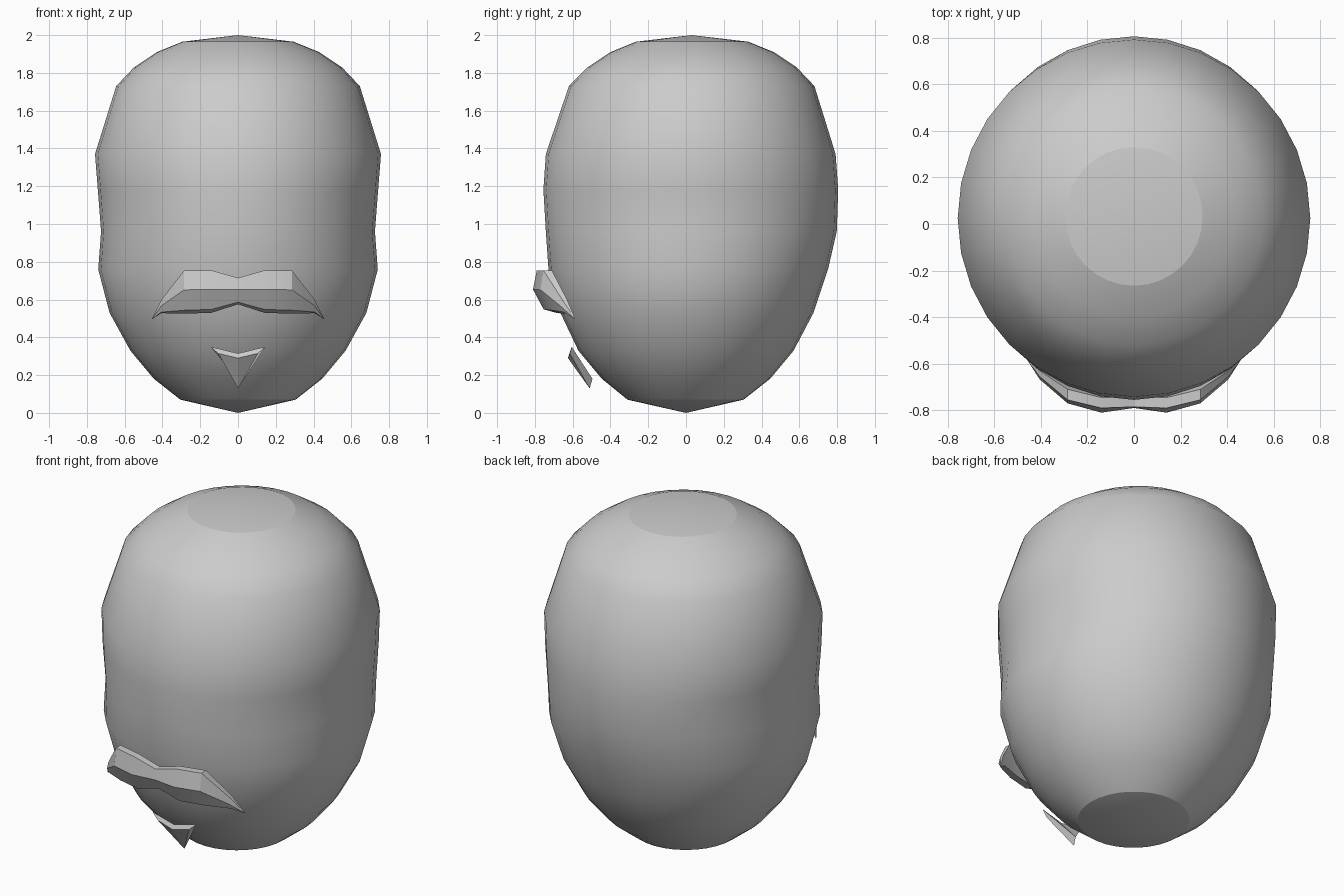
import bpy, bmesh
from math import sin, cos, pi, radians

if "Cube" in bpy.data.objects:
    bpy.data.objects.remove(bpy.data.objects["Cube"])


def make_object(name, bm):
    bmesh.ops.recalc_face_normals(bm, faces=bm.faces)
    me = bpy.data.meshes.new(name)
    bm.to_mesh(me)
    bm.free()
    ob = bpy.data.objects.new(name, me)
    bpy.context.collection.objects.link(ob)
    return ob


def smooth(ob, angle):
    bpy.ops.object.select_all(action='DESELECT')
    ob.select_set(True)
    bpy.context.view_layer.objects.active = ob
    bpy.ops.object.shade_smooth_by_angle(angle=radians(angle))


def bridge(bm, a, b, closed=True):
    n = len(a)
    for i in range(n):
        loop = []
        for v in (a[i], a[(i + 1) % n], b[(i + 1) % n], b[i]):
            if v not in loop:
                loop.append(v)
        if len(loop) > 2:
            bm.faces.new(loop)


# Head: lofted elliptical rings (z, half width, front y, back y)
rings = [(0.07, 0.305, -0.31, 0.305), (0.18, 0.445, -0.445, 0.445),
         (0.33, 0.57, -0.57, 0.57), (0.53, 0.68, -0.665, 0.675),
         (0.76, 0.74, -0.728, 0.752), (0.96, 0.725, -0.742, 0.798),
         (1.18, 0.742, -0.755, 0.806), (1.37, 0.757, -0.742, 0.792),
         (1.73, 0.645, -0.62, 0.68), (1.83, 0.55, -0.52, 0.585),
         (1.91, 0.43, -0.40, 0.465), (1.965, 0.295, -0.265, 0.33)]
N = 32
bm = bmesh.new()
loops = []
for z, w, f, b in rings:
    loops.append([bm.verts.new((w * cos(2 * pi * i / N),
                                (f + b) / 2 + (b - f) / 2 * sin(2 * pi * i / N), z))
                  for i in range(N)])
for a, b in zip(loops, loops[1:]):
    bridge(bm, a, b)
for loop, pole in ((loops[0], (0, 0, 0)), (loops[-1], (0, 0.03, 2.0))):
    p = bm.verts.new(pole)
    bridge(bm, loop, [p] * N)
for f in bm.faces:
    f.smooth = True
for loop in (loops[0], loops[-1]):          # crisp rim around the end caps
    for i in range(N):
        bm.edges.get((loop[i], loop[(i + 1) % N])).smooth = False
make_object("head", bm)

# Moustache: sections (x, top z, bottom z, back y, front top y, front mid y), mirrored
half = [(0, 0.715, 0.575, -0.745, -0.785, -0.79),
        (0.14, 0.755, 0.53, -0.745, -0.79, -0.81),
        (0.285, 0.755, 0.525, -0.71, -0.755, -0.77),
        (0.405, 0.60, 0.528, -0.63, -0.655, -0.667)]
bm = bmesh.new()
secs = []
for x, zt, zb, yb, yf, ym in [(-s[0],) + s[1:] for s in half[:0:-1]] + half:
    h = zt - zb
    pts = [(yb, zt), (yf, zt), (ym, zb + 0.55 * h),
           (ym + 0.25 * h, zb + 0.08 * h), (yb + 0.25 * h, zb)]
    secs.append([bm.verts.new((x, y, z)) for y, z in pts])
for a, b in zip(secs, secs[1:]):
    bridge(bm, a, b)
for sec, x in ((secs[0], -0.458), (secs[-1], 0.458)):
    tip = bm.verts.new((x, -0.585, 0.495))
    bridge(bm, sec, [tip] * 5)
smooth(make_object("moustache", bm), 30)

# Chin tuft: thin triangular wedge with a notched top
bm = bmesh.new()
back = [bm.verts.new(p) for p in ((-0.145, -0.605, 0.35), (0, -0.61, 0.315),
                                  (0.145, -0.605, 0.35), (0, -0.495, 0.18))]
front = [bm.verts.new(p) for p in ((-0.105, -0.615, 0.315), (0, -0.625, 0.29),
                                   (0.105, -0.615, 0.315), (0, -0.51, 0.13))]
bridge(bm, back, front)
for q in (back, front):
    bm.faces.new((q[0], q[1], q[3]))
    bm.faces.new((q[1], q[2], q[3]))
make_object("chin_tuft", bm)
